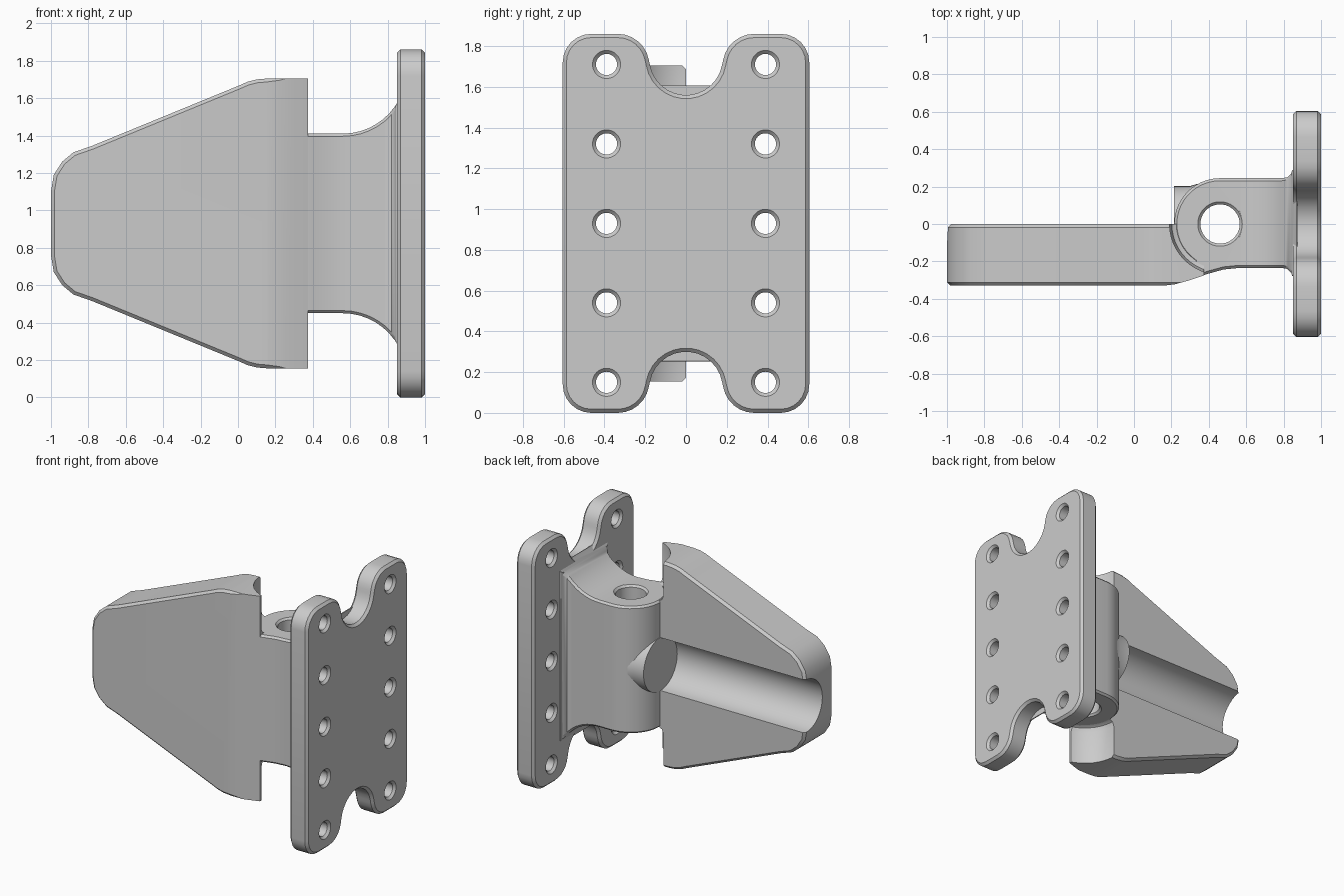
import bpy, bmesh
from math import cos, sin, pi, radians
from mathutils import Vector, Matrix

if "Cube" in bpy.data.objects:
    bpy.data.objects.remove(bpy.data.objects["Cube"], do_unlink=True)

MID = 0.93  # height of the horizontal symmetry plane
steel = bpy.data.materials.new("plain_grey")
steel.use_nodes = True
steel.diffuse_color = (0.6, 0.6, 0.6, 1)
steel.node_tree.nodes["Principled BSDF"].inputs["Base Color"].default_value = (0.6, 0.6, 0.6, 1)


def make(name, bm):
    bmesh.ops.recalc_face_normals(bm, faces=bm.faces[:])
    mesh = bpy.data.meshes.new(name)
    bm.to_mesh(mesh)
    bm.free()
    mesh.materials.append(steel)
    obj = bpy.data.objects.new(name, mesh)
    bpy.context.collection.objects.link(obj)
    return obj


def prism(name, outline, axis, low, high):
    """Extrude a closed 2D outline along the axis with the given index."""
    bm = bmesh.new()
    verts = []
    for p in outline:
        co = list(p)
        co.insert(axis, low)
        verts.append(bm.verts.new(co))
    face = bm.faces.new(verts)
    out = bmesh.ops.extrude_face_region(bm, geom=[face])
    move = Vector((0, 0, 0))
    move[axis] = high - low
    bmesh.ops.translate(bm, vec=move, verts=[g for g in out["geom"] if isinstance(g, bmesh.types.BMVert)])
    return make(name, bm)


def lathe(name, profile, axis, loc, n=40):
    """Solid of revolution from (position, radius) pairs along x or z."""
    bm = bmesh.new()
    rings = [[bm.verts.new((r * cos(2 * pi * i / n), r * sin(2 * pi * i / n), t)) for i in range(n)]
             for t, r in profile]
    for a, b in zip(rings, rings[1:]):
        for i in range(n):
            j = (i + 1) % n
            bm.faces.new((a[i], a[j], b[j], b[i]))
    bm.faces.new(rings[0])
    bm.faces.new(rings[-1])
    if axis == "x":
        bm.transform(Matrix.Rotation(pi / 2, 4, "Y"))
    bm.transform(Matrix.Translation(loc))
    return make(name, bm)


def bake(obj):
    """Turn the modifier result into the plain mesh."""
    dg = bpy.context.evaluated_depsgraph_get()
    mesh = bpy.data.meshes.new_from_object(obj.evaluated_get(dg))
    obj.modifiers.clear()
    obj.data = mesh


def combine(obj, tool, operation):
    mod = obj.modifiers.new("combine", "BOOLEAN")
    mod.operation, mod.solver, mod.object = operation, "EXACT", tool
    bake(obj)
    bpy.data.objects.remove(tool, do_unlink=True)


def chamfer(obj, width):
    mod = obj.modifiers.new("chamfer", "BEVEL")
    mod.width, mod.segments = width, 1
    mod.limit_method, mod.angle_limit = "ANGLE", radians(50)
    mod.use_clamp_overlap = False
    bake(obj)


def arc(cx, cy, r, start, end, n):
    angles = [radians(start + (end - start) * i / n) for i in range(n + 1)]
    return [(cx + r * cos(a), cy + r * sin(a)) for a in angles]


def flip(points):
    return [(x, 2 * MID - z) for x, z in reversed(points)]


# Tapered wing: chamfered outline, trimmed by its plan profile
upper = [(-1, 1.10), (-0.985, 1.19), (-0.94, 1.26), (-0.88, 1.31), (-0.78, 1.345),
         (0, 1.665), (0.05, 1.687), (0.1, 1.70), (0.16, 1.705), (0.5, 1.705)]
wing = prism("wing", upper + flip(upper), 1, -0.33, 0)
chamfer(wing, 0.018)
wing_plan = [(-1.1, 0.1), (0.375, 0.1), (0.375, -0.2745), (0.3, -0.3), (0.22, -0.322),
             (0.15, -0.331), (0.1, -0.34), (-1.1, -0.34)]
combine(wing, prism("plan_tool", wing_plan, 2, -0.2, 2.1), "INTERSECT")

# Rounded clearance pockets above and below the barrel
for s in (1, -1):
    pocket = [(s * t, r) for t, r in ((0.475, 0.23), (0.49, 0.258), (0.52, 0.27), (0.95, 0.27))]
    combine(wing, lathe("pocket_tool", pocket, "z", (0.46, 0, MID), 48), "DIFFERENCE")

# Round channel along the back of the wing, ending at a flat boss
combine(wing, lathe("channel_tool", [(-1.2, 0.2), (0.25, 0.2)], "x", (0, 0, MID)), "DIFFERENCE")
combine(wing, lathe("pin_clearance", [(-1, 0.125), (1, 0.125)], "z", (0.46, 0, MID)), "DIFFERENCE")
boss = lathe("boss", [(0.213, 0.203), (0.30, 0.203), (0.34, 0.215)], "x", (0, 0, MID))

# Barrel block: plan profile crossed with a flared side outline, then the pin hole
plan = ([(1, 0.30), (0.85, 0.30), (0.84, 0.27), (0.82, 0.25), (0.79, 0.245)]
        + arc(0.46, 0, 0.245, 90, 235, 18)
        + [(0.3, -0.285), (0.37, -0.274), (0.4, -0.265), (0.48, -0.243), (0.56, -0.235),
           (0.79, -0.235), (0.82, -0.24), (0.84, -0.26), (0.85, -0.29), (1, -0.29)])
barrel = prism("barrel_block", plan, 2, -0.2, 2.1)
flare = [(0.1, 1.41)] + arc(0.56, 1.75, 0.34, 270, 333, 8) + [(0.875, 1.62)]
combine(barrel, prism("flare_tool", flare + flip(flare), 1, -0.5, 0.5), "INTERSECT")
combine(barrel, lathe("pin_tool", [(-1, 0.105), (1, 0.105)], "z", (0.46, 0, MID)), "DIFFERENCE")
chamfer(barrel, 0.014)

# Mounting plate with a notch at the top and bottom
corner = (arc(0, 1.74, 0.18, 276, 350, 6) + arc(0.335, 1.705, 0.155, 170, 90, 6)
          + arc(0.465, 1.72, 0.14, 90, 0, 6))
half = corner + flip(corner)
plate = prism("mounting_plate", half + [(-y, z) for y, z in reversed(half)], 0, 0.85, 1.0)
chamfer(plate, 0.018)

# Two columns of countersunk screw holes
screw = [(-0.092, 0.086), (-0.058, 0.052), (0.058, 0.052), (0.092, 0.086)]
for side in (-1, 1):
    for row in range(5):
        loc = (0.925, side * 0.39, MID + (row - 2) * 0.39)
        combine(plate, lathe("screw_tool", screw, "x", loc), "DIFFERENCE")

# Smooth shading with sharp edges kept
parts = (wing, boss, barrel, plate)
for obj in bpy.context.view_layer.objects:
    obj.select_set(obj in parts)
bpy.context.view_layer.objects.active = wing
bpy.ops.object.shade_smooth_by_angle(angle=radians(30))
